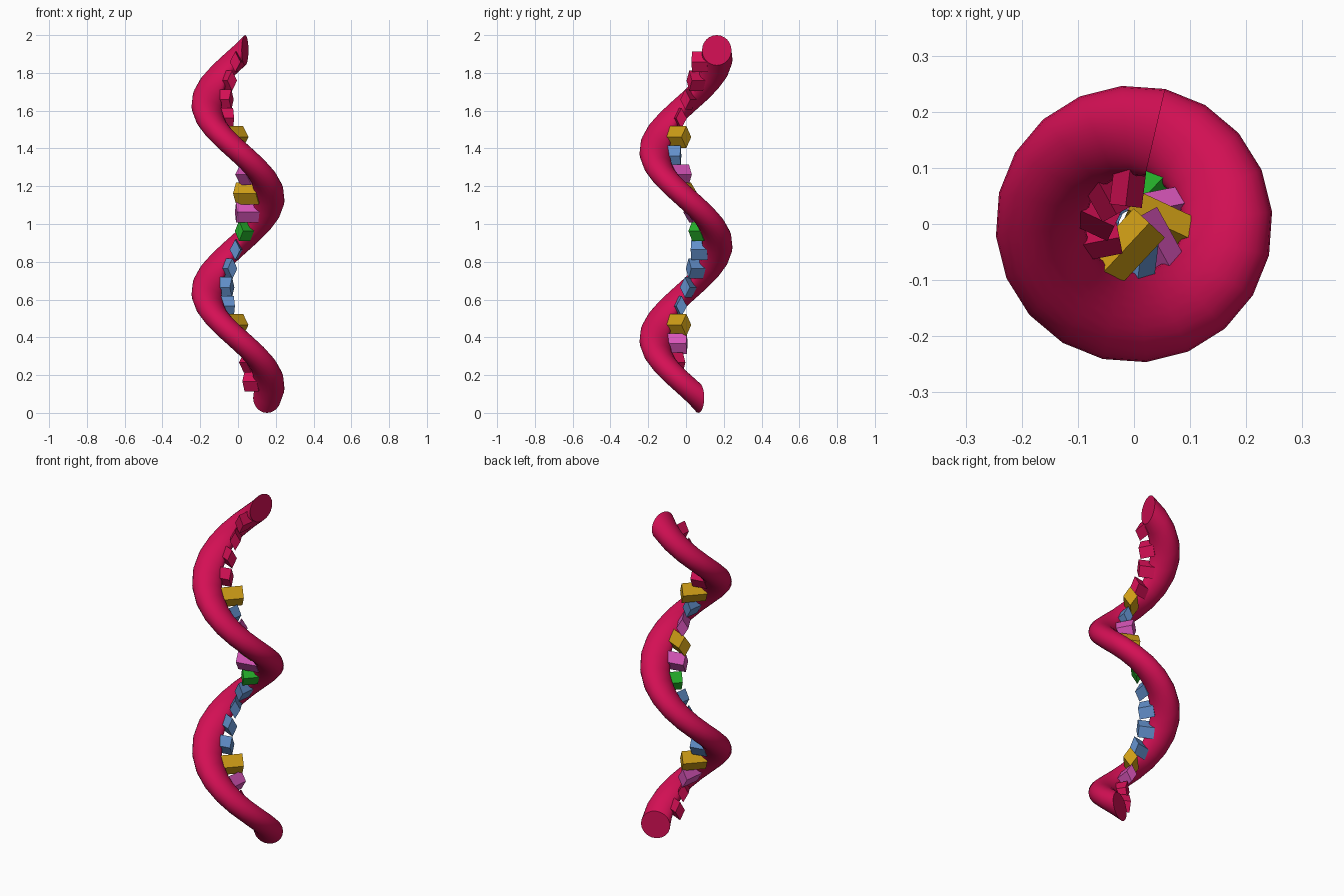
import bpy
import bmesh
from math import sin, cos, tau, radians
from mathutils import Vector, Matrix

if "Cube" in bpy.data.objects:
    bpy.data.objects.remove(bpy.data.objects["Cube"])

# Helix layout: the strand climbs clockwise seen from above
RADIUS, TUBE, PITCH = 0.167, 0.08, 0.9946
START, STEP, STEPS, SIDES = radians(23), radians(18), 37, 24


def material(name, colour):
    mat = bpy.data.materials.new(name)
    mat.use_nodes = True
    mat.diffuse_color = (*colour, 1)
    mat.node_tree.nodes["Principled BSDF"].inputs["Base Color"].default_value = (*colour, 1)
    return mat


MATS = {
    "crimson": material("crimson", (0.66, 0.005, 0.09)),
    "yellow": material("yellow", (0.62, 0.34, 0.008)),
    "blue": material("blue", (0.12, 0.27, 0.58)),
    "magenta": material("magenta", (0.68, 0.09, 0.48)),
    "green": material("green", (0.02, 0.46, 0.025)),
}


def loft(name, rings, mat):
    """Bridge equal rings of points into a closed solid with capped ends."""
    bm = bmesh.new()
    loops = [[bm.verts.new(p) for p in ring] for ring in rings]
    n = len(rings[0])
    for a, b in zip(loops, loops[1:]):
        for i in range(n):
            j = (i + 1) % n
            bm.faces.new((a[i], a[j], b[j], b[i]))
    bm.faces.new(loops[0])
    bm.faces.new(loops[-1])
    bmesh.ops.recalc_face_normals(bm, faces=bm.faces)
    mesh = bpy.data.meshes.new(name)
    bm.to_mesh(mesh)
    bm.free()
    mesh.materials.append(mat)
    obj = bpy.data.objects.new(name, mesh)
    bpy.context.collection.objects.link(obj)
    return obj


def height(turned):
    return TUBE + PITCH * turned / tau


# Backbone: an upright circle swept along the helix
rings = []
for s in range(STEPS + 1):
    a, z = START - s * STEP, height(s * STEP)
    ring = []
    for i in range(SIDES):
        t = tau * i / SIDES
        r = RADIUS + TUBE * cos(t)
        ring.append((r * cos(a), r * sin(a), z + TUBE * sin(t)))
    rings.append(ring)
backbone = loft("backbone_strand", rings, MATS["crimson"])
bpy.context.view_layer.objects.active = backbone
backbone.select_set(True)
bpy.ops.object.shade_smooth_by_angle(angle=radians(35))
backbone.select_set(False)

# Rungs: diamond prisms pointing inward, two helix segments apart
# kind: inner end radius, half width, half height
SHAPES = {
    "crimson": (0.032, 0.029, 0.054),
    "blue": (0.028, 0.029, 0.054),
    "green": (0.03, 0.03, 0.054),
    "magenta": (-0.005, 0.032, 0.054),
    "yellow": (-0.018, 0.038, 0.058),
}
ORDER = (["crimson"] * 2 + ["magenta", "yellow"] + ["blue"] * 4
         + ["green", "magenta", "yellow", "magenta", "blue", "yellow"]
         + ["crimson"] * 4)
ATTACH, OUTER, SKEW = 0.09, 0.115, radians(-12)

for k, kind in enumerate(ORDER, 1):
    inner, w, h = SHAPES[kind]
    turned = 2 * k * STEP
    pivot = Matrix.Translation((ATTACH, 0, 0))
    place = (Matrix.Translation((0, 0, height(turned) - 0.012))
             @ Matrix.Rotation(START - turned, 4, "Z")
             @ pivot @ Matrix.Rotation(SKEW, 4, "Z") @ pivot.inverted())
    ends = [[place @ Vector((x, y, z)) for y, z in ((0, h), (w, 0), (0, -h), (-w, 0))]
            for x in (inner, OUTER)]
    loft(f"{kind}_rung_{k}", ends, MATS[kind])
